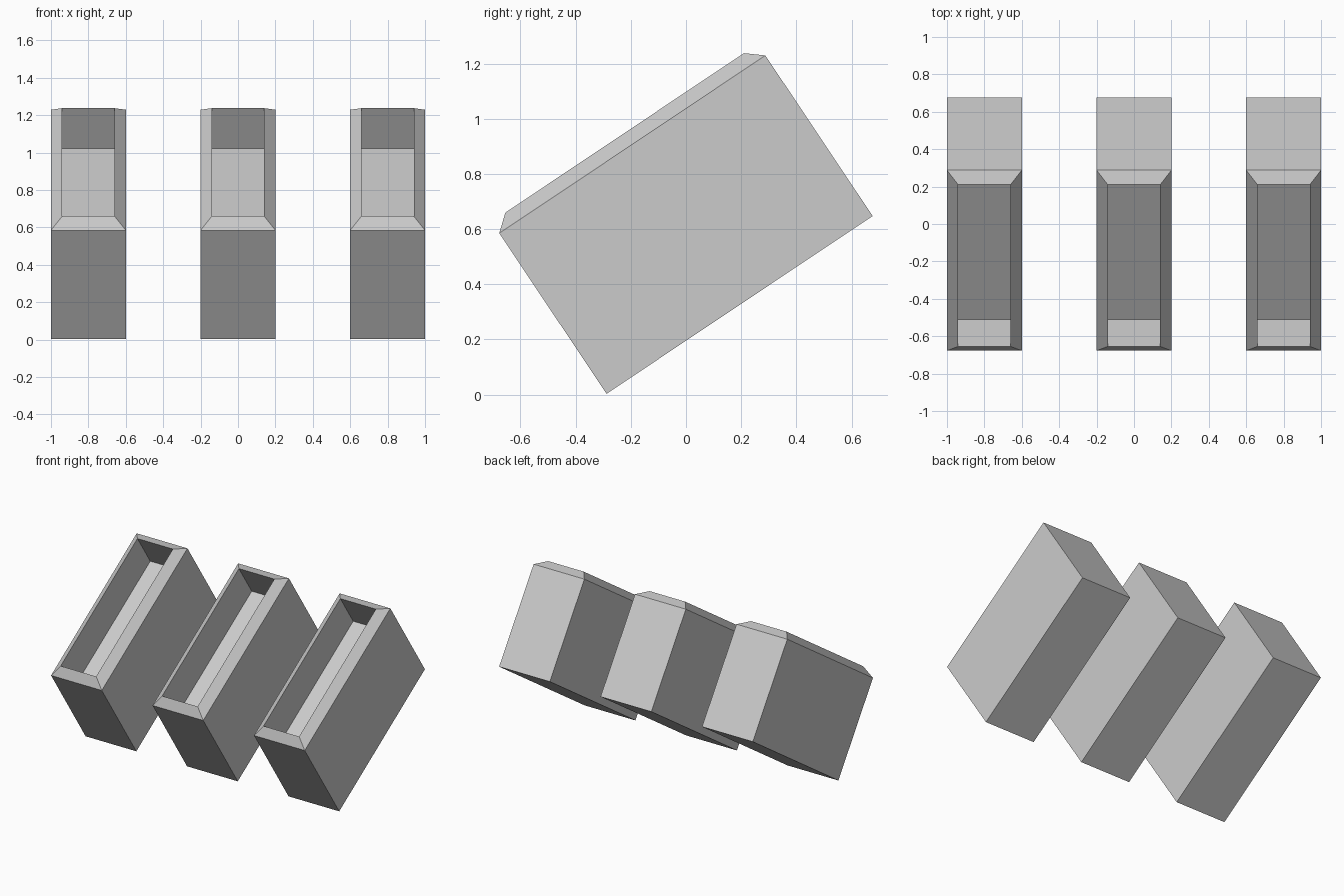
import bpy, bmesh, math
from mathutils import Matrix, Vector

if "Cube" in bpy.data.objects:
    bpy.data.objects.remove(bpy.data.objects["Cube"])

WIDTH, LENGTH, HEIGHT = 0.40, 1.16, 0.70
RIM, RIM_RISE, DEPTH = 0.06, 0.05, 0.26
TILT = math.radians(33.75)


def tilted_tray(name, x):
    bm = bmesh.new()
    # Box body with its front bottom edge on the local origin
    bmesh.ops.create_cube(bm, size=1.0)
    bmesh.ops.translate(bm, verts=bm.verts, vec=(0, 0.5, 0.5))
    bmesh.ops.scale(bm, verts=bm.verts, vec=(WIDTH, LENGTH, HEIGHT))
    bm.normal_update()
    # Sloping rim rising inwards around the top
    top = max(bm.faces, key=lambda f: f.calc_center_median().z)
    bmesh.ops.inset_region(bm, faces=[top], thickness=RIM, use_even_offset=True)
    bmesh.ops.translate(bm, verts=top.verts, vec=(0, 0, RIM_RISE))
    # Straight-walled recess
    floor = bmesh.ops.extrude_discrete_faces(bm, faces=[top])["faces"][0]
    bmesh.ops.translate(bm, verts=floor.verts, vec=(0, 0, -DEPTH))
    # Tilt the whole tray up towards the back
    place = Matrix.Translation(Vector((x, -0.288, 0.003))) @ Matrix.Rotation(TILT, 4, 'X')
    bmesh.ops.transform(bm, matrix=place, verts=bm.verts)
    bmesh.ops.recalc_face_normals(bm, faces=bm.faces)
    mesh = bpy.data.meshes.new(name)
    bm.to_mesh(mesh)
    bm.free()
    bpy.context.collection.objects.link(bpy.data.objects.new(name, mesh))


for side, x in (("left", -0.8), ("middle", 0.0), ("right", 0.8)):
    tilted_tray(side + "_tray", x)
